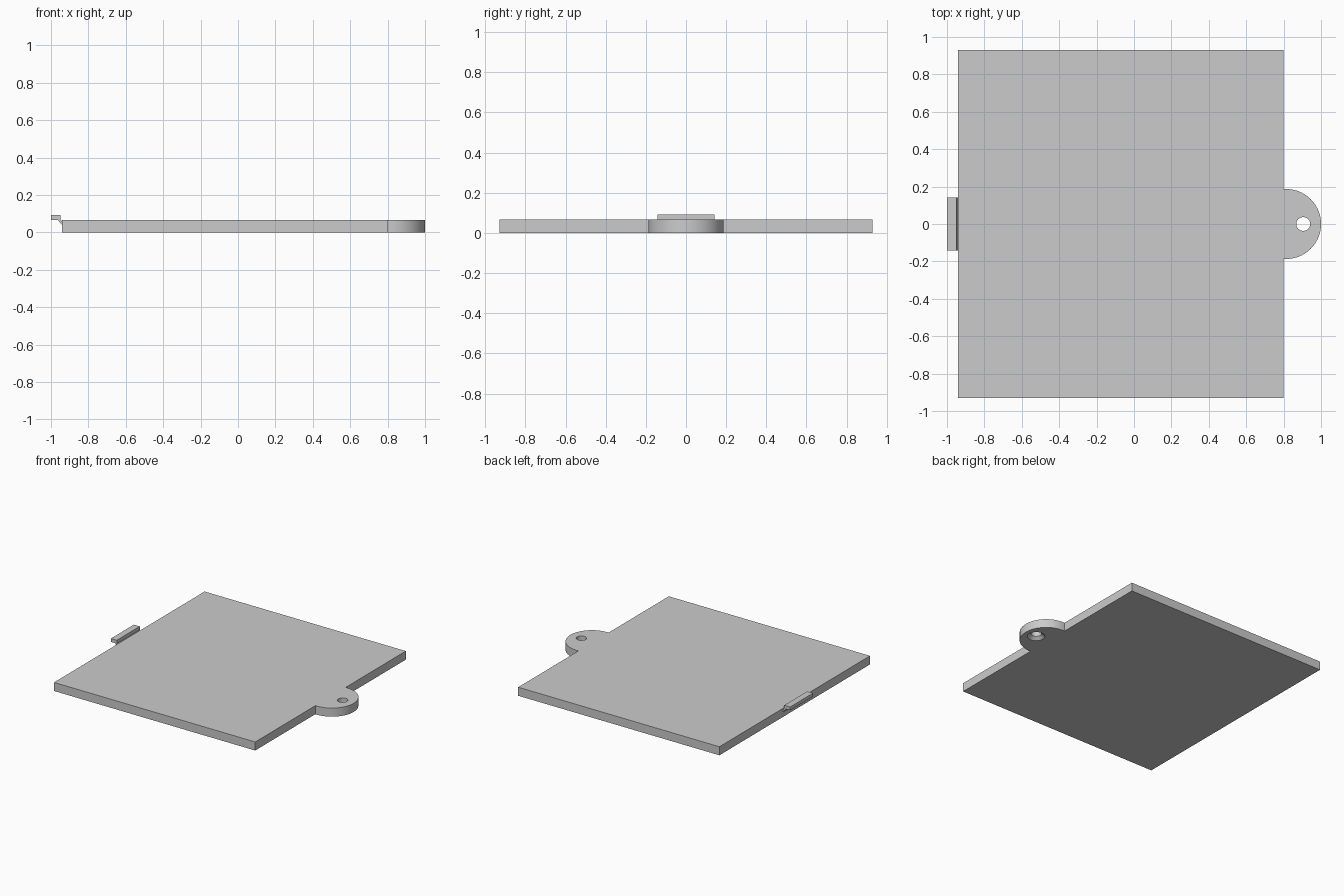
import bpy
import bmesh
from math import sin, cos, pi, radians
from mathutils import Vector

cube = bpy.data.objects.get("Cube")
if cube:
    bpy.data.objects.remove(cube, do_unlink=True)

grey = bpy.data.materials.new("light_grey")
grey.use_nodes = True
colour = (0.6, 0.6, 0.6, 1)
grey.diffuse_color = colour
grey.node_tree.nodes["Principled BSDF"].inputs["Base Color"].default_value = colour

THICK = 0.067
LEFT, RIGHT, HALF_Y = -0.94, 0.80, 0.93
TAB_X, TAB_R = 0.813, 0.187
HOLE_X, HOLE_R, SINK_R, SINK_Z = 0.905, 0.037, 0.062, 0.022


def add_object(name, bm):
    bmesh.ops.recalc_face_normals(bm, faces=bm.faces)
    mesh = bpy.data.meshes.new(name)
    bm.to_mesh(mesh)
    bm.free()
    mesh.materials.append(grey)
    obj = bpy.data.objects.new(name, mesh)
    bpy.context.collection.objects.link(obj)
    return obj


def prism(name, points, direction):
    """Extrude a closed outline along a direction."""
    bm = bmesh.new()
    face = bm.faces.new([bm.verts.new(p) for p in points])
    result = bmesh.ops.extrude_face_region(bm, geom=[face], use_keep_orig=True)
    moved = [v for v in result["geom"] if isinstance(v, bmesh.types.BMVert)]
    bmesh.ops.translate(bm, verts=moved, vec=Vector(direction))
    return add_object(name, bm)


def lathe(name, profile, centre_x, sides=48):
    """Stack rings of (radius, height) into a capped solid."""
    bm = bmesh.new()
    rings = [[bm.verts.new((centre_x + r * cos(2 * pi * i / sides),
                            r * sin(2 * pi * i / sides), z))
              for i in range(sides)] for r, z in profile]
    for low, high in zip(rings, rings[1:]):
        for i in range(sides):
            j = (i + 1) % sides
            bm.faces.new((low[i], low[j], high[j], high[i]))
    bm.faces.new(rings[0])
    bm.faces.new(rings[-1])
    return add_object(name, bm)


# Cover plate with its rounded screw tab, as one outline
arc = [(TAB_X + TAB_R * cos(a), TAB_R * sin(a), 0)
       for a in (-pi / 2 + pi * i / 48 for i in range(49))]
outline = [(LEFT, HALF_Y, 0), (LEFT, -HALF_Y, 0), (RIGHT, -HALF_Y, 0),
           (RIGHT, -TAB_R, 0), *arc, (RIGHT, TAB_R, 0), (RIGHT, HALF_Y, 0)]
plate = prism("cover_plate", outline, (0, 0, THICK))

# Screw hole, countersunk from below
slope = (SINK_R - HOLE_R) / SINK_Z
cutter = lathe("screw_hole_cutter",
               [(SINK_R + slope * 0.01, -0.01), (HOLE_R, SINK_Z), (HOLE_R, THICK + 0.02)],
               HOLE_X)
cutter.hide_render = True
cutter.hide_viewport = True
cut = plate.modifiers.new("screw_hole", "BOOLEAN")
cut.operation = "DIFFERENCE"
cut.solver = "EXACT"
cut.object = cutter
bpy.context.view_layer.objects.active = plate
plate.select_set(True)
bpy.ops.object.modifier_apply(modifier=cut.name)
bpy.data.objects.remove(cutter, do_unlink=True)
bpy.ops.object.shade_smooth_by_angle(angle=radians(30))

# Latch on the opposite edge: sloped arm and raised lip
CLIP_Y = 0.142


def latch_part(name, profile):
    prism(name, [(x, -CLIP_Y, z) for x, z in profile], (0, 2 * CLIP_Y, 0))


latch_part("latch_arm", [(LEFT, 0.038), (LEFT, 0.056), (-0.949, THICK), (-0.965, THICK)])
latch_part("latch_lip", [(-1, THICK), (-0.949, THICK), (-0.949, 0.093), (-1, 0.093)])
